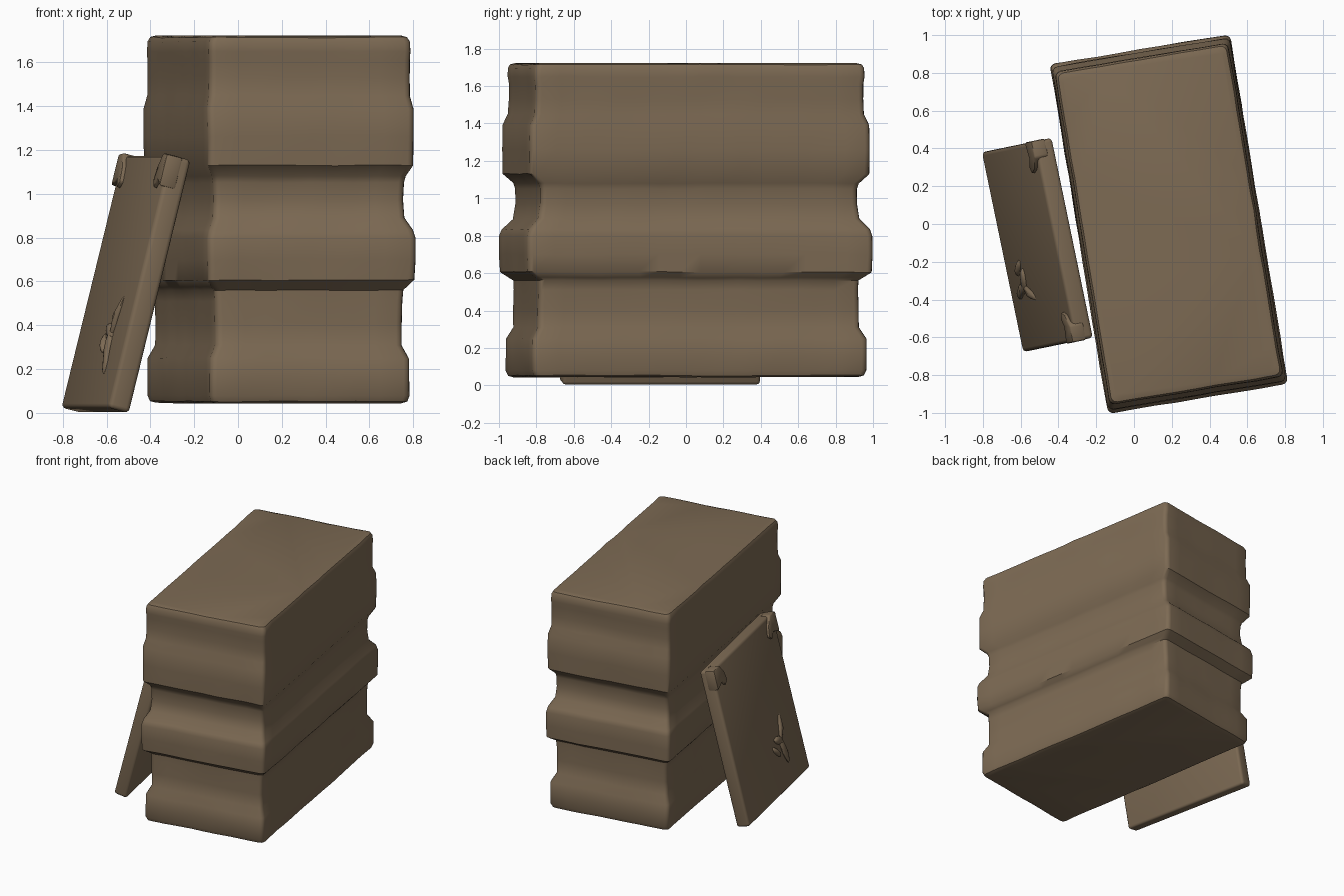
import bpy, bmesh, math
from mathutils import Matrix, Vector, noise

if "Cube" in bpy.data.objects:
    bpy.data.objects.remove(bpy.data.objects["Cube"])

brown = bpy.data.materials.new("worn brown")
brown.diffuse_color = (0.205, 0.145, 0.088, 1)
brown.use_nodes = True
brown.node_tree.nodes["Principled BSDF"].inputs["Base Color"].default_value = brown.diffuse_color


def wobble(bm, amount, scale=5.0):
    for v in bm.verts:
        v.co += noise.noise_vector(v.co * scale) * amount


def finish(bm, name, matrix, angle=40):
    bmesh.ops.recalc_face_normals(bm, faces=bm.faces)
    me = bpy.data.meshes.new(name)
    bm.to_mesh(me)
    bm.free()
    ob = bpy.data.objects.new(name, me)
    bpy.context.collection.objects.link(ob)
    me.materials.append(brown)
    ob.matrix_world = matrix
    bpy.ops.object.select_all(action='DESELECT')
    ob.select_set(True)
    bpy.context.view_layer.objects.active = ob
    bpy.ops.object.shade_smooth_by_angle(angle=math.radians(angle))
    return ob


def rounded_rect(hx, hy, r=0.03, seg=3, nx=8, ny=16):
    """Outline with rounded corners and subdivided sides."""
    corners = []
    for i, (sx, sy) in enumerate([(1, 1), (-1, 1), (-1, -1), (1, -1)]):
        cx, cy = sx * (hx - r), sy * (hy - r)
        corners.append([Vector((cx + r * math.cos(a), cy + r * math.sin(a)))
                        for a in [(i + k / seg) * math.pi / 2 for k in range(seg + 1)]])
    pts = []
    for i in range(4):
        pts += corners[i]
        a, b = corners[i][-1], corners[(i + 1) % 4][0]
        n = nx if i % 2 == 0 else ny
        pts += [a.lerp(b, k / n) for k in range(1, n)]
    return pts


# Stack of three books: height, half width, half length
profile = [(.045, .43, .87), (.053, .453, .893), (.08, .462, .905), (.16, .462, .905),
           (.25, .462, .905), (.31, .433, .87), (.41, .433, .868), (.51, .435, .866),
           (.56, .440, .868), (.575, .455, .89), (.605, .481, .933), (.70, .483, .937),
           (.80, .483, .937), (.835, .475, .925), (.89, .445, .87), (.97, .438, .857),
           (1.05, .441, .858), (1.08, .448, .868), (1.13, .476, .92), (1.26, .478, .922),
           (1.39, .477, .92), (1.45, .464, .893), (1.53, .463, .889), (1.61, .463, .889),
           (1.65, .465, .895), (1.695, .464, .893), (1.715, .453, .883), (1.722, .43, .86)]
bm = bmesh.new()
rings = [[bm.verts.new((p.x, p.y, z)) for p in rounded_rect(hx, hy)] for z, hx, hy in profile]
for lo, hi in zip(rings, rings[1:]):
    for i in range(len(lo)):
        j = (i + 1) % len(lo)
        bm.faces.new((lo[i], lo[j], hi[j], hi[i]))
bm.faces.new(rings[0][::-1])
bm.faces.new(rings[-1])
wobble(bm, 0.005)
finish(bm, "book_stack", Matrix.Translation((.185, 0, 0)) @ Matrix.Rotation(math.radians(9.4), 4, 'Z'))

# Leaning book: local x is thickness (0 = outer cover), y is width, z is height
W, H, T = 1.08, 1.19, 0.1
lean = (Matrix.Translation((-.70, -.15, .024)) @ Matrix.Rotation(math.radians(11.7), 4, 'Z')
        @ Matrix.Rotation(math.radians(14), 4, 'Y'))
bm = bmesh.new()
bmesh.ops.create_cube(bm, size=1, matrix=Matrix.Translation((T / 2, 0, H / 2)) @ Matrix.Diagonal((T, W, H, 1)))
bmesh.ops.bevel(bm, geom=bm.edges[:], offset=.02, segments=3, profile=.5, affect='EDGES')
finish(bm, "leaning_book", lean)

# Corner guards at the top of the leaning book
outline = [(0, 1.19), (.09, 1.195), (.15, 1.13), (.17, 1.06), (.13, 1.03), (.09, 1.07), (0, 1.04)]
for side, name in ((1, "back_corner_guard"), (-1, "front_corner_guard")):
    bm = bmesh.new()
    f = bm.faces.new([bm.verts.new((-.018, side * (W / 2 + .004 - y), z)) for y, z in outline])
    ext = bmesh.ops.extrude_face_region(bm, geom=[f])
    for v in ext["geom"]:
        if isinstance(v, bmesh.types.BMVert):
            v.co.x = .06
    bmesh.ops.recalc_face_normals(bm, faces=bm.faces)
    bmesh.ops.bevel(bm, geom=bm.edges[:], offset=.01, segments=2, profile=.5, affect='EDGES')
    finish(bm, name, lean)

# Raised worn relief on the lower cover: y, z, half length, half width, turn
lobes = [(-.22, .27, .12, .032, 75), (-.17, .36, .07, .03, 20),
         (-.24, .43, .11, .025, 110), (-.10, .30, .06, .02, 50)]
bm = bmesh.new()
for y, z, l, w, a in lobes:
    m = (Matrix.Translation((0, y, z)) @ Matrix.Rotation(math.radians(a), 4, 'X')
         @ Matrix.Diagonal((.02, l, w, 1)))
    bmesh.ops.create_icosphere(bm, subdivisions=2, radius=1, matrix=m)
wobble(bm, 0.008, 14)
finish(bm, "cover_relief", lean)
